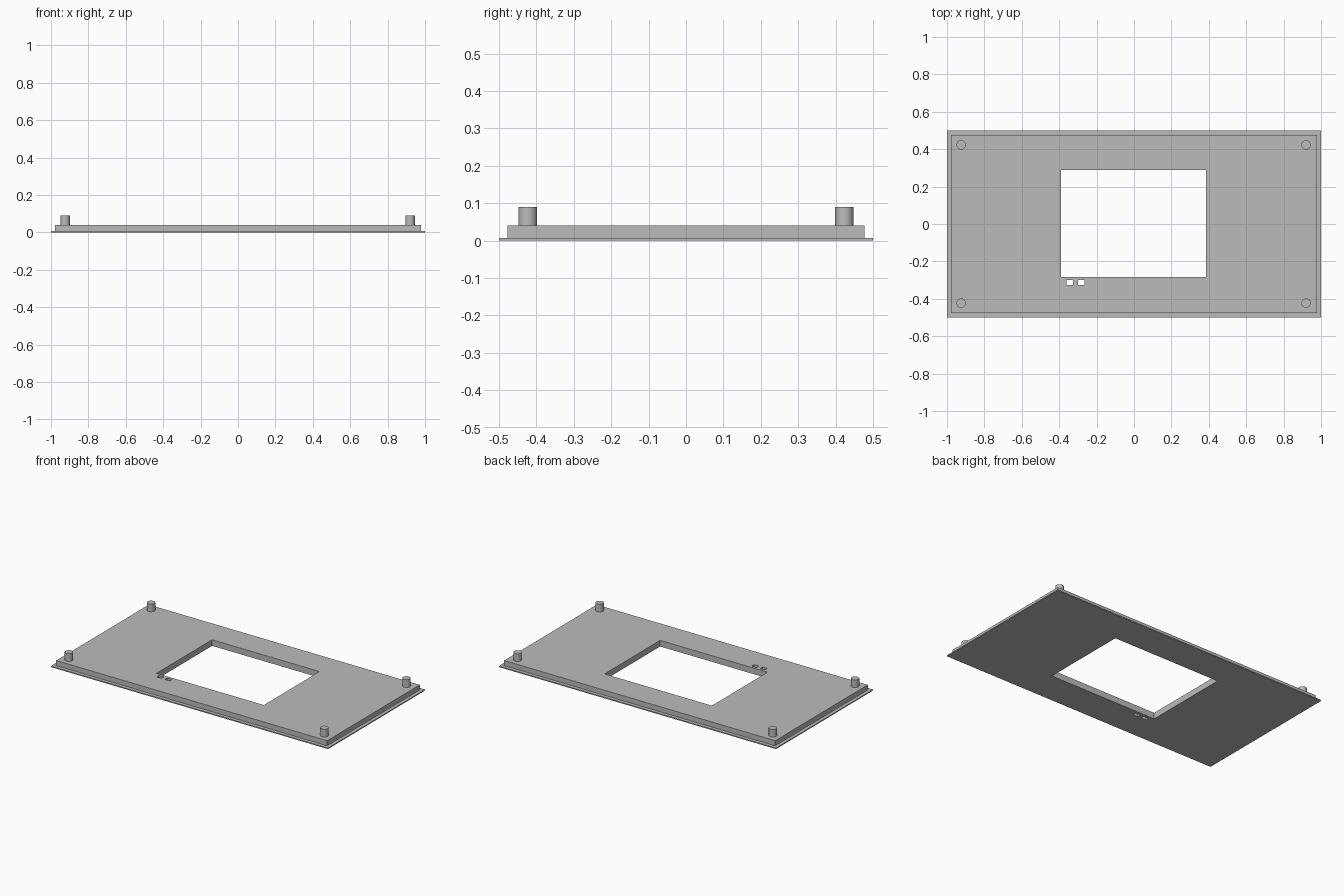
import bpy, bmesh, math

cube = bpy.data.objects.get("Cube")
if cube:
    bpy.data.objects.remove(cube, do_unlink=True)

grey = bpy.data.materials.new("plain_grey")
grey.use_nodes = True
colour = (0.5, 0.5, 0.5, 1)
grey.diffuse_color = colour
grey.node_tree.nodes["Principled BSDF"].inputs["Base Color"].default_value = colour

# Openings through the panel: x0, x1, y0, y1
WINDOW = (-0.39, 0.385, -0.283, 0.29)
SLOTS = [(-0.36, -0.325, -0.325, -0.3), (-0.3, -0.265, -0.325, -0.3)]
OPENINGS = [WINDOW] + SLOTS


def in_opening(x, y):
    return any(a < x < b and c < y < d for a, b, c, d in OPENINGS)


def pierced_plate(name, half_x, half_y, z0, z1):
    """Rectangular plate with the openings left out."""
    xs = sorted({-half_x, half_x, *(v for o in OPENINGS for v in o[:2])})
    ys = sorted({-half_y, half_y, *(v for o in OPENINGS for v in o[2:])})
    bm = bmesh.new()
    grid = {(x, y): bm.verts.new((x, y, z0)) for x in xs for y in ys}
    for xa, xb in zip(xs, xs[1:]):
        for ya, yb in zip(ys, ys[1:]):
            if not in_opening((xa + xb) / 2, (ya + yb) / 2):
                bm.faces.new([grid[c] for c in ((xa, ya), (xb, ya), (xb, yb), (xa, yb))])
    bmesh.ops.delete(bm, geom=[v for v in bm.verts if not v.link_faces], context="VERTS")
    top = bmesh.ops.extrude_face_region(bm, geom=bm.faces[:], use_keep_orig=True)["geom"]
    bmesh.ops.translate(bm, vec=(0, 0, z1 - z0),
                        verts=[g for g in top if isinstance(g, bmesh.types.BMVert)])
    bmesh.ops.recalc_face_normals(bm, faces=bm.faces[:])
    mesh = bpy.data.meshes.new(name)
    bm.to_mesh(mesh)
    bm.free()
    obj = bpy.data.objects.new(name, mesh)
    bpy.context.collection.objects.link(obj)
    mesh.materials.append(grey)


# Thin flange and the raised panel on it
pierced_plate("flange", 1.0, 0.5, 0, 0.007)
pierced_plate("raised_panel", 0.978, 0.477, 0.007, 0.04)

# Corner posts
for side, sx in (("right", -1), ("left", 1)):
    for end, sy in (("front", -1), ("back", 1)):
        bpy.ops.mesh.primitive_cylinder_add(
            vertices=32, radius=0.025, depth=0.05,
            location=(sx * 0.922 - 0.002, sy * 0.423, 0.065))
        post = bpy.context.object
        post.name = f"{end}_{side}_post"
        post.data.materials.append(grey)
        bpy.ops.object.shade_smooth_by_angle(angle=math.radians(35))
